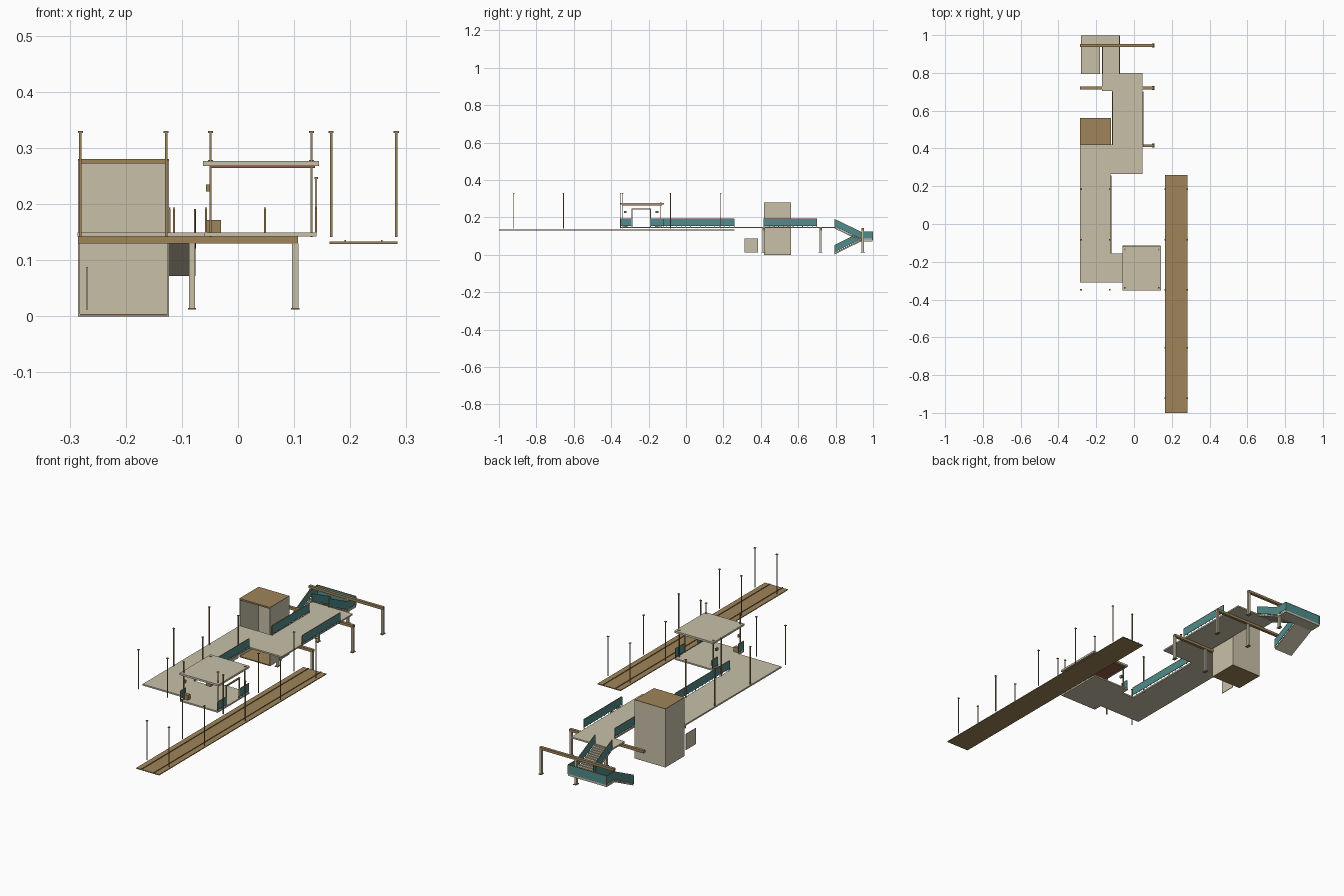
import bpy, bmesh, math
from mathutils import Vector

if "Cube" in bpy.data.objects:
    bpy.data.objects.remove(bpy.data.objects["Cube"])


def mat(name, r, g, b):
    m = bpy.data.materials.new(name)
    m.diffuse_color = (r, g, b, 1)
    m.use_nodes = True
    m.node_tree.nodes["Principled BSDF"].inputs["Base Color"].default_value = m.diffuse_color
    return m


CREAM = mat("cream_concrete", 0.58, 0.53, 0.395)
BROWN = mat("brown_metal", 0.345, 0.23, 0.10)
TEAL = mat("teal_panel", 0.08, 0.265, 0.26)
RED = mat("red_brown_ceiling", 0.30, 0.11, 0.06)


def make(name, bm, material):
    bmesh.ops.recalc_face_normals(bm, faces=bm.faces)
    me = bpy.data.meshes.new(name)
    bm.to_mesh(me)
    bm.free()
    me.materials.append(material)
    ob = bpy.data.objects.new(name, me)
    bpy.context.collection.objects.link(ob)
    return ob


def boxes(name, material, *ranges):
    """One object from boxes given as (x0, x1, y0, y1, z0, z1)."""
    bm = bmesh.new()
    for x0, x1, y0, y1, z0, z1 in ranges:
        vs = bmesh.ops.create_cube(bm, size=1)["verts"]
        for v in vs:
            v.co = Vector(((x0 + x1) / 2 + v.co.x * (x1 - x0),
                           (y0 + y1) / 2 + v.co.y * (y1 - y0),
                           (z0 + z1) / 2 + v.co.z * (z1 - z0)))
    return make(name, bm, material)


def prism(name, material, pts, direction):
    """Closed outline extruded along a direction."""
    bm = bmesh.new()
    f = bm.faces.new([bm.verts.new(p) for p in pts])
    new = bmesh.ops.extrude_face_region(bm, geom=[f])["geom"]
    bmesh.ops.translate(bm, vec=direction,
                        verts=[g for g in new if isinstance(g, bmesh.types.BMVert)])
    return make(name, bm, material)


def railing(name, x, y0, z0, y1, z1, h=0.045):
    """Panel railing along y, level or sloping, with cap rail and posts."""
    def strip(part, m, lo, hi, w):
        prism(name + part, m, [(x - w, y0, z0 + lo), (x - w, y1, z1 + lo),
                               (x - w, y1, z1 + hi), (x - w, y0, z0 + hi)], (2 * w, 0, 0))
    strip("_panel", TEAL, 0.006, h - 0.002, 0.0012)
    strip("_cap", BROWN, h - 0.002, h, 0.0018)
    n = max(1, round(abs(y1 - y0) / 0.025))
    posts = []
    for i in range(n + 1):
        t = i / n
        y, z = y0 + (y1 - y0) * t, z0 + (z1 - z0) * t
        # Inner posts stay inside the panel and show only below it
        w = 0.0016 if i in (0, n) else 0.0008
        posts.append((x - w, x + w, y - 0.001, y + 0.001, z, z + (h - 0.003 if w > 0.001 else 0.02)))
    boxes(name + "_posts", BROWN, *posts)


# Elevated walkway and station floor
deck = [(-0.286, -0.31), (-0.06, -0.31), (-0.06, -0.155), (-0.125, -0.155),
        (-0.125, 0.265), (0.045, 0.265), (0.045, 0.80), (-0.17, 0.80),
        (-0.17, 0.705), (-0.115, 0.705), (-0.115, 0.42), (-0.286, 0.42)]
prism("walkway_deck", CREAM, [(x, y, 0.142) for x, y in deck], (0, 0, 0.007))
boxes("station_floor", CREAM, (-0.06, 0.14, -0.352, -0.115, 0.142, 0.149))

# Station roof, ceiling
boxes("station_roof", CREAM, (-0.062, 0.144, -0.352, -0.118, 0.268, 0.277))
boxes("station_ceiling", RED, (-0.05, 0.137, -0.342, -0.128, 0.264, 0.268))

# Track with two rails
boxes("track_bed", BROWN, (0.163, 0.284, -1.0, 0.26, 0.129, 0.133))
boxes("track_rails", BROWN, *[(x - 0.0015, x + 0.0015, -1.0, 0.26, 0.133, 0.136)
                              for x in (0.191, 0.256)])

# Tall poles with caps
poles = [(x, y) for x in (-0.281, -0.128) for y in (0.185, -0.083, -0.348)]
poles += [(x, y) for x in (0.166, 0.282) for y in (0.185, -0.083, -0.348, -0.655, -0.922)]
poles += [(x, -0.338) for x in (-0.049, 0.131)]
boxes("lamp_poles", BROWN, *[(x - 0.0022, x + 0.0022, y - 0.0015, y + 0.0015, 0.141, 0.328)
                             for x, y in poles])
boxes("pole_caps", BROWN, *[(x - 0.0045, x + 0.0045, y - 0.004, y + 0.004, 0.327, 0.33)
                            for x, y in poles])
boxes("rear_roof_posts", BROWN, *[(x - 0.0022, x + 0.0022, -0.137, -0.133, 0.149, 0.277)
                                  for x in (-0.049, 0.131)])
boxes("rear_post_caps", BROWN, *[(x - 0.0045, x + 0.0045, -0.139, -0.131, 0.277, 0.279)
                                 for x in (-0.049, 0.131)])

# Station gate towards the track
boxes("gate_frame", CREAM,
      (0.137, 0.141, -0.291, -0.286, 0.149, 0.245),
      (0.137, 0.141, -0.193, -0.188, 0.149, 0.245),
      (0.137, 0.141, -0.291, -0.188, 0.241, 0.245))
boxes("gate_lintel_cap", BROWN, (0.136, 0.143, -0.292, -0.187, 0.245, 0.248))

# Bins and wall boxes beside the station entrance
boxes("entrance_bins", BROWN, *[(-0.055, -0.03, y - 0.009, y + 0.009, 0.149, 0.172)
                                for y in (-0.325, -0.155)])
boxes("entrance_speakers", BROWN, *[(-0.057, -0.05, y - 0.007, y + 0.007, 0.222, 0.235)
                                    for y in (-0.325, -0.155)])

# Level railings
for name, x, y0, y1 in (("walkway_railing", -0.122, -0.155, 0.257),
                        ("tower_side_railing", -0.114, 0.42, 0.70),
                        ("outer_railing", 0.048, 0.415, 0.70),
                        ("station_front_railing", 0.139, -0.352, -0.291),
                        ("station_back_railing", 0.139, -0.188, -0.118),
                        ("entrance_front_railing", -0.057, -0.352, -0.312),
                        ("entrance_back_railing", -0.057, -0.155, -0.118)):
    railing(name, x, y0, 0.149, y1, 0.149)

# Lift tower: three walls, open towards the walkway, with roof and floor slabs
boxes("tower_walls", CREAM,
      (-0.285, -0.282, 0.418, 0.562, 0.001, 0.277),
      (-0.126, -0.123, 0.418, 0.562, 0.001, 0.277),
      (-0.282, -0.126, 0.559, 0.562, 0.001, 0.277))
boxes("tower_roof", BROWN, (-0.285, -0.123, 0.417, 0.562, 0.277, 0.28),
      (-0.282, -0.126, 0.418, 0.559, 0.272, 0.277))
boxes("tower_floor", BROWN, (-0.285, -0.123, 0.417, 0.562, 0, 0.001),
      (-0.282, -0.126, 0.418, 0.559, 0.001, 0.004))
boxes("tower_side_sign", CREAM, (-0.2705, -0.2675, 0.312, 0.386, 0.012, 0.088))

# Support frames: cross beam, posts and feet
for i, y in enumerate((0.415, 0.72, 0.945)):
    xs = (-0.082, 0.102)
    boxes(f"frame_beam_{i}", BROWN, (-0.285, 0.107, y - 0.007, y + 0.007, 0.13, 0.142))
    boxes(f"frame_posts_{i}", CREAM, *[(x - 0.0055, x + 0.0055, y - 0.0055, y + 0.0055,
                                        0.014, 0.13) for x in xs])
    boxes(f"frame_feet_{i}", BROWN, *[(x - 0.0075, x + 0.0075, y - 0.011, y + 0.011,
                                       0.012, 0.015) for x in xs])


def flight(name, x0, x1, y0, z0, y1, z1, n=13):
    """Stair flight: sloping slab underneath, stepped treads above, railings on both sides."""
    prism(name + "_slab", CREAM, [(x0, y0, z0 - 0.009), (x0, y1, z1 - 0.009),
                                  (x0, y1, z1 - 0.004), (x0, y0, z0 - 0.004)], (x1 - x0, 0, 0))
    dy, dz = (y1 - y0) / n, (z1 - z0) / n
    treads = []
    for i in range(n):
        ya, yb = sorted((y0 + dy * i, y0 + dy * (i + 1)))
        z = z0 + dz * (i + 0.5)
        treads.append((x0 + 0.003, x1 - 0.003, ya, yb, z - 0.005, z))
    boxes(name + "_treads", CREAM, *treads)
    for side, x in (("left", x0 + 0.001), ("right", x1 - 0.001)):
        railing(f"{name}_{side}_railing", x, y0, z0 - 0.003, y1, z1 - 0.003)


# Switchback stairs with landing
flight("upper_stair", -0.168, -0.076, 0.795, 0.149, 0.937, 0.081)
flight("lower_stair", -0.28, -0.18, 0.795, 0.011, 0.937, 0.081)
boxes("stair_landing", CREAM, (-0.28, -0.076, 0.937, 0.998, 0.072, 0.081))
for side, x in (("left", -0.279), ("right", -0.077)):
    railing(f"landing_{side}_railing", x, 0.937, 0.08, 0.998, 0.08)
boxes("landing_back_panel", TEAL, (-0.28, -0.076, 0.9955, 0.998, 0.081, 0.123))
boxes("landing_back_cap", BROWN, (-0.28, -0.076, 0.995, 0.999, 0.123, 0.125))
